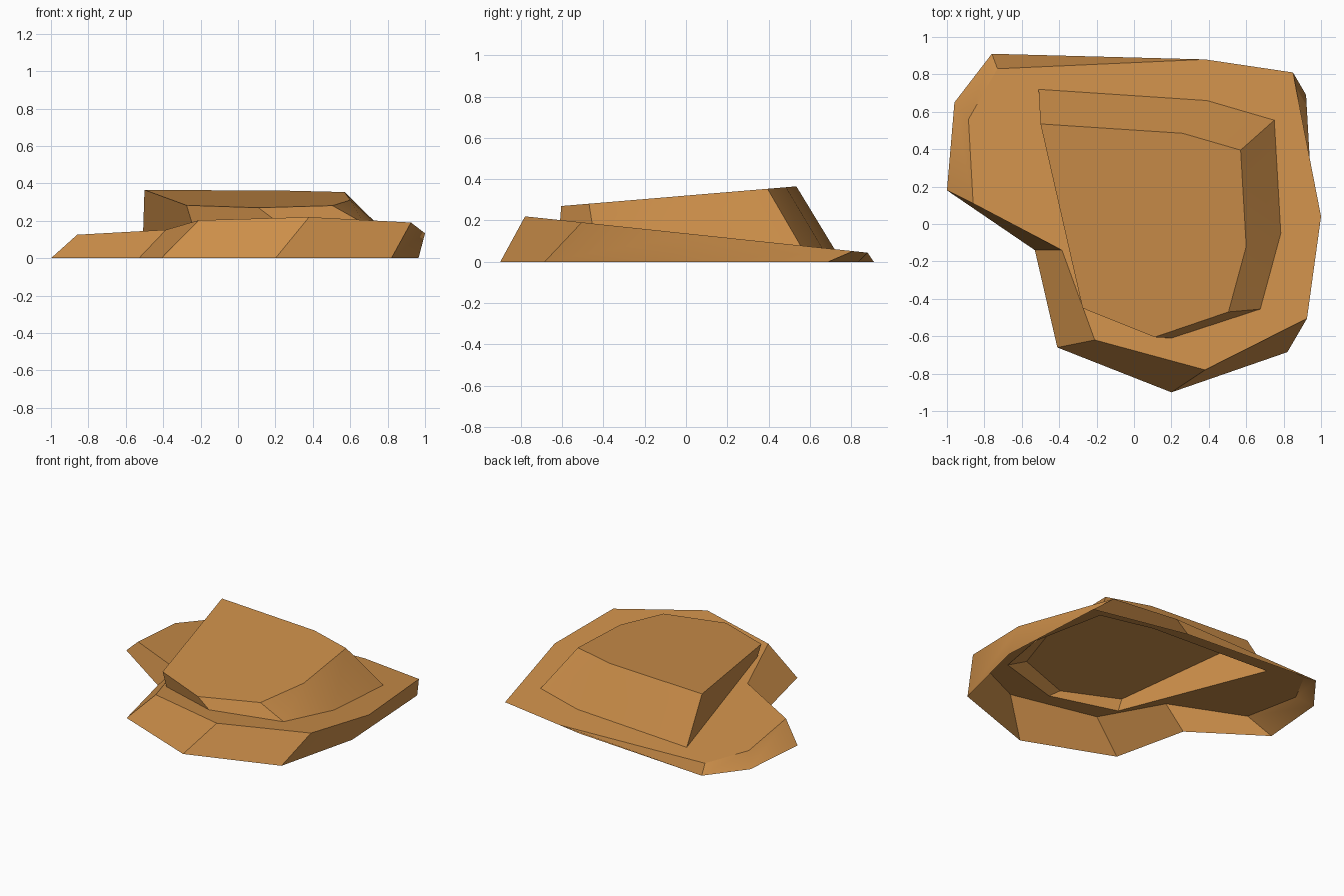
import bpy, bmesh, math

if "Cube" in bpy.data.objects:
    bpy.data.objects.remove(bpy.data.objects["Cube"])

clay = bpy.data.materials.new("ochre rock")
clay.diffuse_color = (0.61, 0.275, 0.068, 1)
clay.use_nodes = True
clay.node_tree.nodes["Principled BSDF"].inputs["Base Color"].default_value = clay.diffuse_color

# Sloping planes of the lower ledge and the upper cap
ledge = lambda y: 0.22 - 0.106 * (y + 0.78)
cap = lambda y: 0.27 + 0.0837 * (y + 0.605)

# Outlines, clockwise seen from above
foot = [(-1, .18), (-.96, .65), (-.76, .91), (.25, .835), (.92, .69),
        (.965, -.1), (.82, -.685), (.2, -.9), (-.41, -.66), (-.53, -.14)]
rim = [(-.86, .11), (-.885, .56), (-.73, .83), (.38, .88), (.85, .81),
       (1, .04), (.925, -.505), (.38, -.78), (-.21, -.62), (-.385, -.14)]
step = [(-.51, .72), (.39, .66), (.75, .555), (.785, -.05),
        (.675, -.455), (.2, -.61), (-.245, -.45)]
top = [(-.5, .535), (.26, .485), (.57, .395), (.6, -.12),
       (.505, -.47), (.11, -.605), (-.275, -.45)]

bm = bmesh.new()


def ring(points, height):
    return [bm.verts.new((x, y, height(y))) for x, y in points]


def walls(low, high):
    n = len(low)
    for i in range(n):
        j = (i + 1) % n
        bm.faces.new((low[j], low[i], high[i], high[j]))


def loop_edges(vs):
    return [bm.edges.get((vs[i], vs[(i + 1) % len(vs)])) for i in range(len(vs))]


f, r = ring(foot, lambda y: 0), ring(rim, ledge)
s, t = ring(step, ledge), ring(top, cap)

# Lower slab walls and upper slab walls
walls(f, r)
walls(s, t)
# Upper cap
bm.faces.new(t[::-1])
# Ledge between the two slabs (bottom stays open)
bmesh.ops.triangle_fill(bm, use_beauty=True, use_dissolve=False,
                        edges=loop_edges(r) + loop_edges(s), normal=(0, 0.1, 1))
bm.normal_update()
for face in bm.faces:
    vs = set(face.verts)
    if vs <= set(r + s) and face.normal.z < 0:
        face.normal_flip()

mesh = bpy.data.meshes.new("stepped_rock")
bm.to_mesh(mesh)
bm.free()
mesh.materials.append(clay)
rock = bpy.data.objects.new("stepped_rock", mesh)
bpy.context.collection.objects.link(rock)
bpy.context.view_layer.objects.active = rock
rock.select_set(True)
bpy.ops.object.shade_smooth_by_angle(angle=math.radians(30))
